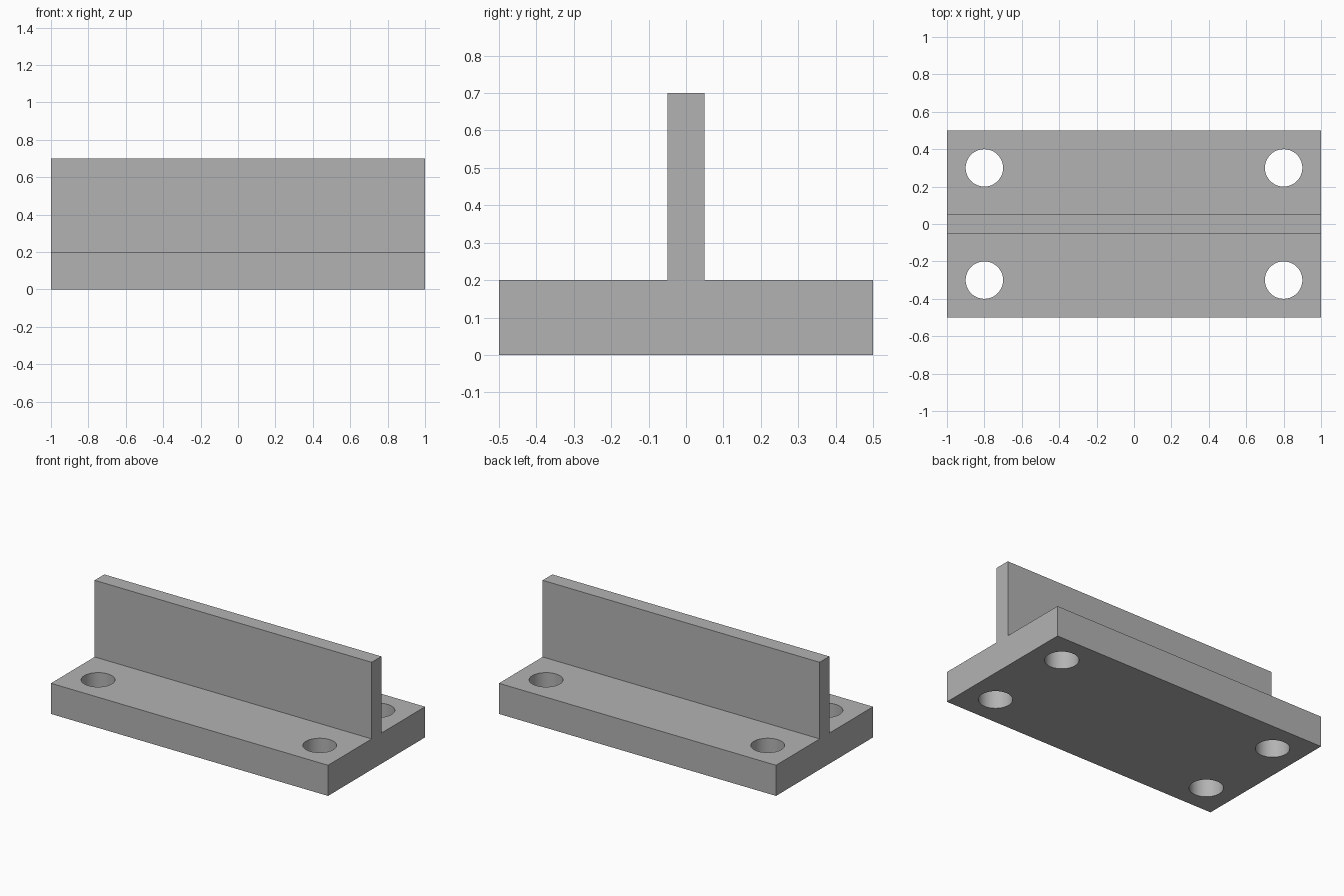
import bpy
import bmesh

default_cube = bpy.data.objects.get("Cube")
if default_cube:
    bpy.data.objects.remove(default_cube, do_unlink=True)

LENGTH = 2.0
HOLE_RADIUS = 0.1

grey = bpy.data.materials.new("plain grey")
grey.use_nodes = True
colour = (0.45, 0.45, 0.45, 1)
grey.diffuse_color = colour
grey.node_tree.nodes["Principled BSDF"].inputs["Base Color"].default_value = colour


def make_object(name, bm):
    bmesh.ops.recalc_face_normals(bm, faces=bm.faces)
    mesh = bpy.data.meshes.new(name)
    bm.to_mesh(mesh)
    bm.free()
    mesh.materials.append(grey)
    obj = bpy.data.objects.new(name, mesh)
    bpy.context.collection.objects.link(obj)
    return obj


# T-shaped section, mirrored in y and extruded along x
half = [(0.5, 0), (0.5, 0.2), (0.05, 0.2), (0.05, 0.7)]
section = half + [(-y, z) for y, z in reversed(half)]
bm = bmesh.new()
end = bm.faces.new([bm.verts.new((-LENGTH / 2, y, z)) for y, z in section])
swept = bmesh.ops.extrude_face_region(bm, geom=[end])["geom"]
bmesh.ops.translate(bm, vec=(LENGTH, 0, 0),
                    verts=[v for v in swept if isinstance(v, bmesh.types.BMVert)])
bracket = make_object("tee_bracket", bm)

# Four bolt holes through the base flange
bm = bmesh.new()
for x in (-0.8, 0.8):
    for y in (-0.3, 0.3):
        pin = bmesh.ops.create_cone(bm, cap_ends=True, segments=64, depth=0.4,
                                    radius1=HOLE_RADIUS, radius2=HOLE_RADIUS)
        bmesh.ops.translate(bm, verts=pin["verts"], vec=(x, y, 0.1))
cutter = make_object("hole_cutter", bm)

holes = bracket.modifiers.new("bolt holes", "BOOLEAN")
holes.operation = "DIFFERENCE"
holes.solver = "EXACT"
holes.object = cutter

bpy.ops.object.select_all(action="DESELECT")
bracket.select_set(True)
bpy.context.view_layer.objects.active = bracket
bpy.ops.object.modifier_apply(modifier=holes.name)
bpy.data.objects.remove(cutter, do_unlink=True)

# Smooth hole walls, crisp edges elsewhere
bpy.ops.object.shade_smooth_by_angle()
